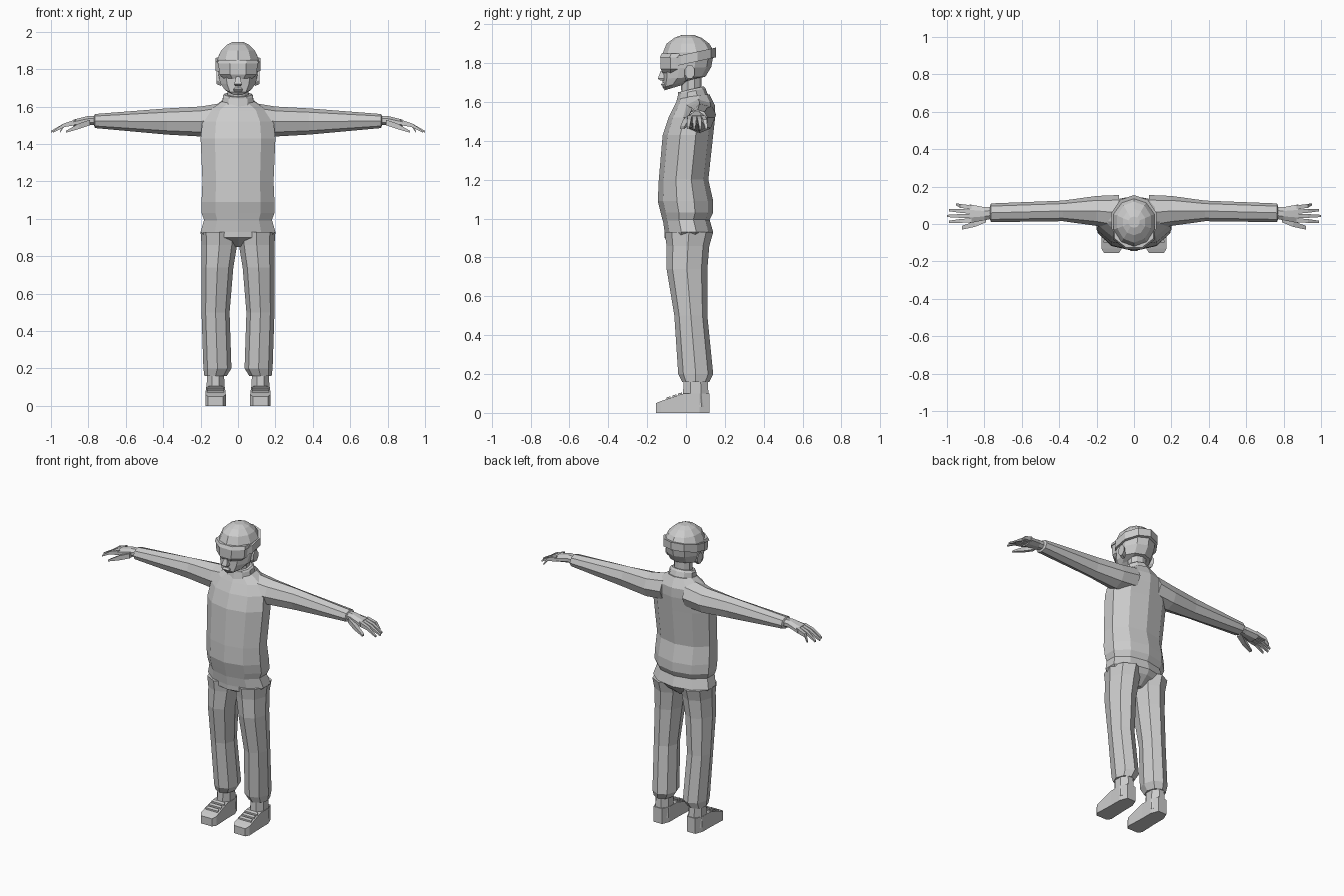
import bpy, bmesh
from math import cos, sin, pi

cube = bpy.data.objects.get("Cube")
if cube:
    bpy.data.objects.remove(cube, do_unlink=True)

# The single colour
grey = bpy.data.materials.new("plain_grey")
grey.use_nodes = True
grey.diffuse_color = (.6, .6, .6, 1)
shader = grey.node_tree.nodes["Principled BSDF"]
shader.inputs["Base Color"].default_value = grey.diffuse_color


def polygon(sides, flat_front=False):
    """Regular polygon stretched to fill the square from -1 to 1."""
    turn = pi / sides if flat_front else 0
    angles = [2 * pi * i / sides + turn - pi / 2 for i in range(sides)]
    reach_across = max(cos(angle) for angle in angles)
    reach_deep = max(sin(angle) for angle in angles)
    return [(cos(angle) / reach_across, sin(angle) / reach_deep) for angle in angles]


def ring(at, width, low, high, center=0, slant=0):
    """One cross-section: low and high bound its depth, slant tilts the far edge."""
    return at, width / 2, low, high, center, slant


def loft(name, section, rings, axis="z", mirrored=False):
    """Skin the cross-sections in order along an axis and cap both ends."""
    order = {"x": (2, 0, 1), "y": (0, 2, 1), "z": (0, 1, 2)}[axis]
    bm = bmesh.new()
    loops = []
    for at, half, low, high, center, slant in rings:
        loop = []
        for across, deep in section:
            share = (deep + 1) / 2
            point = (center + half * across, low + (high - low) * share, at + slant * share)
            loop.append(bm.verts.new([point[i] for i in order]))
        loops.append(loop)
    for first, second in zip(loops, loops[1:]):
        for i in range(len(section)):
            bm.faces.new((first[i - 1], first[i], second[i], second[i - 1]))
    bm.faces.new(loops[0])
    bm.faces.new(loops[-1])
    bmesh.ops.recalc_face_normals(bm, faces=bm.faces)
    mesh = bpy.data.meshes.new(name)
    bm.to_mesh(mesh)
    bm.free()
    mesh.materials.append(grey)
    part = bpy.data.objects.new(name, mesh)
    bpy.context.collection.objects.link(part)
    if mirrored:
        part.modifiers.new("mirror", "MIRROR")


ROUND = polygon(sides=10)
FACETED = polygon(sides=8)
CHAMFERED = polygon(sides=8, flat_front=True)
SQUARE = polygon(sides=4, flat_front=True)

# Jacket, collar and hips
loft("jacket", ROUND, [
    ring(at=.99, width=.36, low=-.12, high=.12),
    ring(at=1.03, width=.39, low=-.13, high=.14),
    ring(at=1.09, width=.39, low=-.145, high=.14),
    ring(at=1.2, width=.38, low=-.14, high=.115),
    ring(at=1.43, width=.4, low=-.12, high=.14),
    ring(at=1.52, width=.38, low=-.09, high=.15),
    ring(at=1.58, width=.31, low=-.06, high=.15),
    ring(at=1.62, width=.17, low=-.04, high=.12, slant=.02),
])
loft("collar", ROUND, [
    ring(at=1.6, width=.17, low=-.05, high=.12, slant=.02),
    ring(at=1.64, width=.16, low=-.04, high=.1, slant=.03),
    ring(at=1.65, width=.14, low=-.04, high=.09, slant=.03),
])
loft("hips", ROUND, [
    ring(at=.85, width=.04, low=-.02, high=.06),
    ring(at=.9, width=.34, low=-.11, high=.12),
    ring(at=.93, width=.4, low=-.11, high=.14),
    ring(at=1, width=.36, low=-.12, high=.12),
])

# Trouser legs, gathered at the hem
loft("trouser_legs", FACETED, [
    ring(at=.16, width=.12, low=-.02, high=.12, center=.12),
    ring(at=.2, width=.15, low=-.04, high=.14, center=.11),
    ring(at=.5, width=.15, low=-.06, high=.11, center=.12),
    ring(at=.74, width=.17, low=-.1, high=.11, center=.11),
    ring(at=.86, width=.19, low=-.1, high=.12, center=.1),
    ring(at=.93, width=.2, low=-.11, high=.14, center=.1),
], mirrored=True)

# Sleeves, tucked in at the cuff
loft("sleeves", FACETED, [
    ring(at=.08, width=.19, low=1.45, high=1.62, center=.06),
    ring(at=.2, width=.16, low=1.44, high=1.6, center=.07),
    ring(at=.38, width=.11, low=1.45, high=1.59, center=.07),
    ring(at=.765, width=.1, low=1.485, high=1.56, center=.06),
    ring(at=.77, width=.07, low=1.5, high=1.55, center=.06),
], axis="x", mirrored=True)

# Hands: palm, four drooping fingers fanned by rule, and a thumb
loft("palms", CHAMFERED, [
    ring(at=.75, width=.06, low=1.5, high=1.55, center=.06),
    ring(at=.8, width=.07, low=1.5, high=1.55, center=.055),
    ring(at=.88, width=.1, low=1.49, high=1.53, center=.055),
], axis="x", mirrored=True)
for i, finger in enumerate(("index", "middle", "ring", "little")):
    base = .02 + .023 * i
    spread = .008 * (i - 1)
    loft(finger + "_fingers", SQUARE, [
        ring(at=.87, width=.022, low=1.5, high=1.53, center=base),
        ring(at=.93, width=.02, low=1.49, high=1.51, center=base + spread / 2),
        ring(at=1 - .012 * (i - 1) ** 2, width=.012, low=1.46, high=1.47, center=base + spread),
    ], axis="x", mirrored=True)
loft("thumbs", SQUARE, [
    ring(at=.79, width=.04, low=1.5, high=1.53, center=.03),
    ring(at=.85, width=.03, low=1.48, high=1.51),
    ring(at=.92, width=.02, low=1.46, high=1.47, center=-.02),
], axis="x", mirrored=True)

# Shoes with laces
loft("shoe_ankles", CHAMFERED, [
    ring(at=.03, width=.1, low=-.02, high=.12, center=.12),
    ring(at=.19, width=.09, low=-.01, high=.11, center=.12),
], mirrored=True)
loft("shoes", SQUARE, [
    ring(at=-.155, width=.08, low=0, high=.05, center=.12),
    ring(at=-.13, width=.11, low=0, high=.06, center=.12),
    ring(at=-.01, width=.1, low=0, high=.1, center=.12),
    ring(at=.07, width=.1, low=0, high=.1, center=.12),
    ring(at=.12, width=.06, low=0, high=.1, center=.12),
], axis="y", mirrored=True)
for i, place in enumerate(("toe", "middle", "ankle")):
    start = .03 * i - .1
    top = .08 + .01 * i
    loft(place + "_laces", SQUARE, [
        ring(at=start, width=.09, low=.05, high=top, center=.12),
        ring(at=start + .02, width=.08, low=.05, high=top + .005, center=.12),
    ], axis="y", mirrored=True)

# Neck and head
loft("neck", ROUND, [
    ring(at=1.6, width=.11, low=-.02, high=.08),
    ring(at=1.74, width=.11, low=-.03, high=.08),
])
loft("head", ROUND, [
    ring(at=1.66, width=.08, low=-.11, high=-.01, slant=.03),
    ring(at=1.675, width=.14, low=-.12, high=.03, slant=.04),
    ring(at=1.72, width=.19, low=-.12, high=.1, slant=.01),
    ring(at=1.77, width=.21, low=-.12, high=.13, slant=.01),
    ring(at=1.85, width=.22, low=-.12, high=.145, slant=.01),
    ring(at=1.9, width=.18, low=-.1, high=.12),
    ring(at=1.93, width=.12, low=-.06, high=.08),
    ring(at=1.945, width=.06, low=-.02, high=.04),
])

# Nose, lips and ears
loft("nose", SQUARE, [
    ring(at=1.71, width=.03, low=-.13, high=-.1),
    ring(at=1.72, width=.04, low=-.145, high=-.1),
    ring(at=1.76, width=.02, low=-.13, high=-.1),
])
loft("lips", SQUARE, [
    ring(at=1.68, width=.04, low=-.12, high=-.1),
    ring(at=1.69, width=.05, low=-.13, high=-.1),
    ring(at=1.7, width=.04, low=-.12, high=-.1),
])
loft("ears", CHAMFERED, [
    ring(at=.09, width=.04, low=1.71, high=1.78, center=.01),
    ring(at=.115, width=.05, low=1.72, high=1.79, center=.02),
], axis="x", mirrored=True)

# Goggles: a strap rising to the back, a lens and a brim
loft("goggle_strap", ROUND, [
    ring(at=1.77, width=.24, low=-.12, high=.155, slant=.06),
    ring(at=1.82, width=.24, low=-.12, high=.155, slant=.06),
])
loft("goggle_lens", CHAMFERED, [
    ring(at=1.75, width=.15, low=-.12, high=.02),
    ring(at=1.77, width=.2, low=-.13, high=.04),
    ring(at=1.83, width=.21, low=-.13, high=.04),
])
loft("goggle_brim", CHAMFERED, [
    ring(at=1.83, width=.22, low=-.135, high=.04),
    ring(at=1.85, width=.21, low=-.125, high=.04),
])
